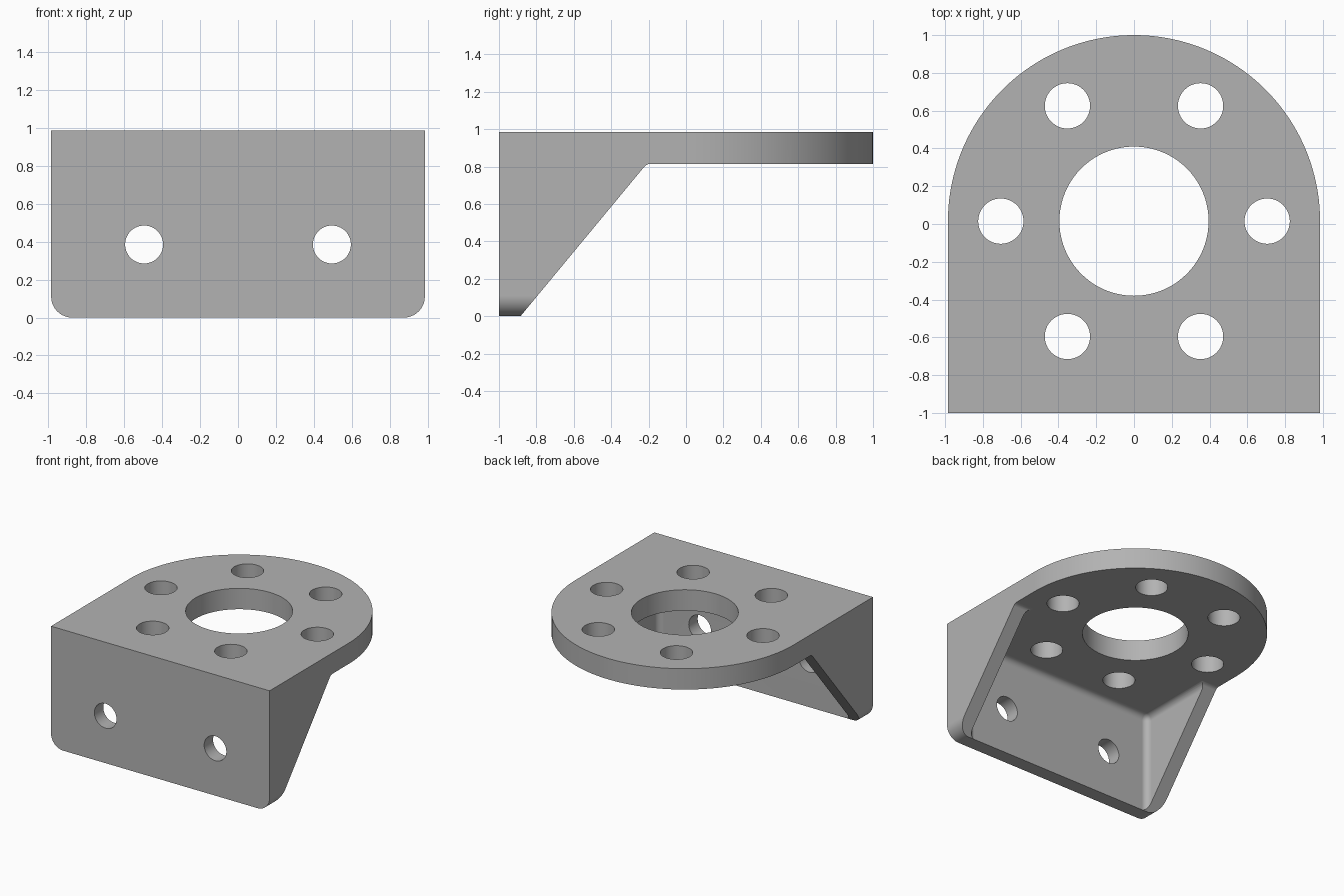
import bpy, bmesh
from math import sin, cos, pi
from mathutils import Vector

cube = bpy.data.objects.get("Cube")
if cube:
    bpy.data.objects.remove(cube, do_unlink=True)

HALF, TOP = 0.985, 0.985      # half width and height
CENTRE = 0.015                # y of the flange centre
PLATE, WALL = 0.815, 0.115    # underside of the plate, wall thickness
FILLET, CORNER = 0.05, 0.11


def arc(cx, cy, r, start, end, steps):
    return [(cx + r * cos(start + (end - start) * i / steps),
             cy + r * sin(start + (end - start) * i / steps)) for i in range(steps + 1)]


def prism(name, points, axis, low, high):
    """Extrude a 2D outline along the given axis."""
    place = {"x": lambda a, b, t: (t, a, b),
             "y": lambda a, b, t: (a, t, b),
             "z": lambda a, b, t: (a, b, t)}[axis]
    bm = bmesh.new()
    face = bm.faces.new([bm.verts.new(place(a, b, low)) for a, b in points])
    new = bmesh.ops.extrude_face_region(bm, geom=[face])["geom"]
    shift = Vector(place(0, 0, high - low))
    bmesh.ops.translate(bm, vec=shift, verts=[v for v in new if isinstance(v, bmesh.types.BMVert)])
    bmesh.ops.recalc_face_normals(bm, faces=bm.faces)
    return finish(name, bm)


def finish(name, bm):
    mesh = bpy.data.meshes.new(name)
    bm.to_mesh(mesh)
    bm.free()
    obj = bpy.data.objects.new(name, mesh)
    bpy.context.collection.objects.link(obj)
    return obj


def hole(cx, cy, r, axis, low, high, steps=48):
    return prism("hole_cutter", arc(cx, cy, r, 0, 2 * pi, steps)[:-1], axis, low, high)


def combine(target, cutter, operation="DIFFERENCE"):
    cutter.hide_render = True
    mod = target.modifiers.new("cut", "BOOLEAN")
    mod.object, mod.operation, mod.solver = cutter, operation, "EXACT"
    bpy.context.view_layer.objects.active = target
    bpy.ops.object.modifier_apply(modifier=mod.name)
    bpy.data.objects.remove(cutter, do_unlink=True)


# Block with rounded lower corners
front = [(-HALF, TOP)] + arc(CORNER - HALF, CORNER, CORNER, pi, 1.5 * pi, 10)
front += arc(HALF - CORNER, CORNER, CORNER, 1.5 * pi, 2 * pi, 10) + [(HALF, TOP)]
bracket = prism("mounting_bracket", front, "y", -1, 1.2)

# Semicircular end of the flange
outline = [(-1.3, -1.3), (1.3, -1.3), (1.3, CENTRE)]
outline += arc(0, CENTRE, HALF, 0, pi, 80) + [(-1.3, CENTRE)]
combine(bracket, prism("outline_cutter", outline, "z", -1, 2), "INTERSECT")

# Sloped gusset edges, with a small fillet under the plate
low, high = Vector((WALL - 1, 0)), Vector((-0.21, PLATE))
slope = (high - low).normalized()
turn = slope.angle(Vector((1, 0)))
setback = FILLET * sin(turn / 2) / cos(turn / 2)
bend = arc(high.x + setback, PLATE - FILLET, FILLET, pi / 2 + turn, pi / 2, 6)
start = low - slope * 0.3
side = [tuple(start)] + bend + [(1.5, PLATE), (1.5, start.y)]
combine(bracket, prism("slope_cutter", side, "x", -1.5, 1.5))

# Hollow between the gussets, with filleted inner edges
inner = HALF - WALL
box = [(-inner, WALL - 1), (inner, WALL - 1), (inner, 1.6), (-inner, 1.6)]
cavity = prism("cavity_cutter", box, "z", -0.5, PLATE)
bm = bmesh.new()
bm.from_mesh(cavity.data)
edges = []
for e in bm.edges:
    mid = (e.verts[0].co + e.verts[1].co) / 2
    top_edge = mid.z > PLATE - 0.01 and mid.y < 1.5
    upright = abs(mid.x) > 0.5 and mid.y < -0.5 and mid.z < 0.5
    if top_edge or upright:
        edges.append(e)
bmesh.ops.bevel(bm, geom=edges, offset=FILLET, segments=6, profile=0.5, affect="EDGES")
bm.to_mesh(cavity.data)
bm.free()
combine(bracket, cavity)

# Centre bore, ring of flange holes and wall holes
combine(bracket, hole(0, CENTRE, 0.395, "z", 0.5, 1.5, 80))
for i in range(6):
    a = i * pi / 3
    combine(bracket, hole(0.705 * cos(a), CENTRE + 0.705 * sin(a), 0.12, "z", 0.5, 1.5))
for x in (-0.495, 0.495):
    combine(bracket, hole(x, 0.385, 0.1, "y", -1.5, -0.6))

# Plain grey metal
grey = bpy.data.materials.new("grey_metal")
grey.use_nodes = True
colour = (0.45, 0.45, 0.45, 1)
grey.diffuse_color = colour
grey.node_tree.nodes["Principled BSDF"].inputs["Base Color"].default_value = colour
bracket.data.materials.clear()
bracket.data.materials.append(grey)

# Smooth curved faces, crisp edges
bpy.ops.object.select_all(action="DESELECT")
bracket.select_set(True)
bpy.context.view_layer.objects.active = bracket
bpy.ops.object.shade_smooth_by_angle(angle=pi / 6)
normals = bracket.modifiers.new("even_shading", "WEIGHTED_NORMAL")
normals.keep_sharp = True
